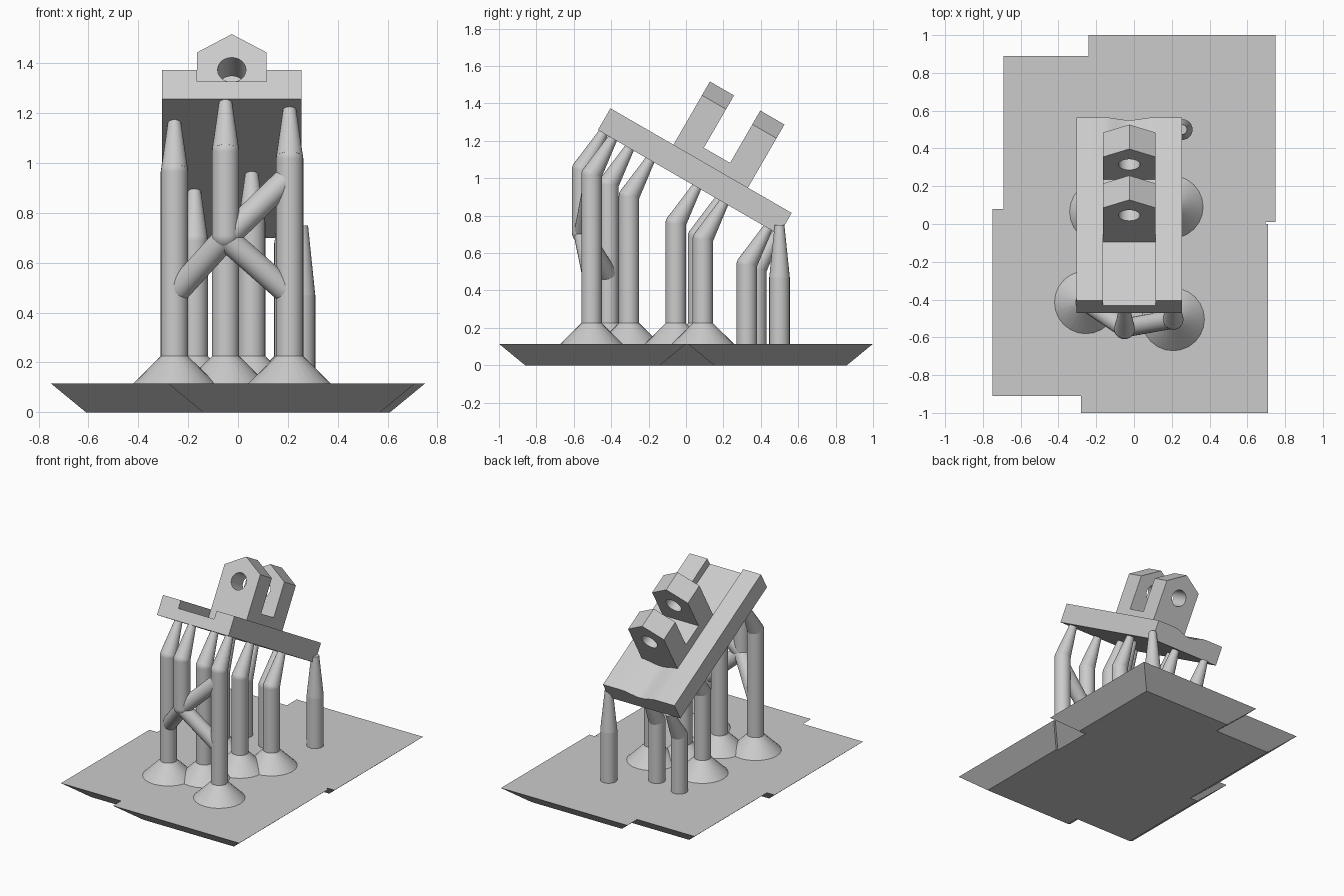
import bpy, bmesh, math
from mathutils import Matrix, Vector

if "Cube" in bpy.data.objects:
    bpy.data.objects.remove(bpy.data.objects["Cube"])

grey = bpy.data.materials.new("light_grey")
grey.use_nodes = True
grey.diffuse_color = (0.6, 0.6, 0.6, 1)
grey.node_tree.nodes["Principled BSDF"].inputs["Base Color"].default_value = (0.6, 0.6, 0.6, 1)

RAFT = 0.115      # raft thickness
R = 0.055         # pillar radius
TILT = math.radians(30)
NORMAL = Vector((0, math.sin(TILT), math.cos(TILT)))
# Tilted frame of the bracket: x across, y along the plate, z off the plate
FRAME = Matrix.Translation((-0.025, -0.404, 1.374)) @ Matrix.Rotation(-TILT, 4, 'X')
HALF, LENGTH, THICK = 0.28, 1.119, 0.134
LUG_HALF = 0.14


def finish(name, bm, matrix=None, smooth=True):
    bmesh.ops.recalc_face_normals(bm, faces=bm.faces)
    if matrix:
        bm.transform(matrix)
    mesh = bpy.data.meshes.new(name)
    bm.to_mesh(mesh)
    bm.free()
    mesh.materials.append(grey)
    ob = bpy.data.objects.new(name, mesh)
    bpy.context.collection.objects.link(ob)
    if smooth:
        bpy.ops.object.select_all(action='DESELECT')
        ob.select_set(True)
        bpy.context.view_layer.objects.active = ob
        bpy.ops.object.shade_smooth_by_angle(angle=math.radians(35))
    return ob


def tube(bm, p, q, r1, r2):
    p, q = Vector(p), Vector(q)
    d = q - p
    m = Matrix.Translation((p + q) / 2) @ d.to_track_quat('Z', 'Y').to_matrix().to_4x4()
    bmesh.ops.create_cone(bm, cap_ends=True, segments=24, radius1=r1, radius2=r2,
                          depth=d.length, matrix=m)


def ball(bm, p, r):
    bmesh.ops.create_uvsphere(bm, u_segments=24, v_segments=12, radius=r,
                              matrix=Matrix.Translation(p))


def prism(bm, profile, y0, y1):
    """Extrude an (x, z) profile along y."""
    face = bm.faces.new([bm.verts.new((x, y0, z)) for x, z in profile])
    out = bmesh.ops.extrude_face_region(bm, geom=[face], use_keep_orig=True)
    verts = [v for v in out["geom"] if isinstance(v, bmesh.types.BMVert)]
    bmesh.ops.translate(bm, verts=verts, vec=(0, y1 - y0, 0))


# Raft: a main slab and three overlapping tiles, all flaring upward
def raft_slab(name, x0, x1, y0, y1, flare=0.14):
    bm = bmesh.new()
    bmesh.ops.create_cube(bm, size=1)
    cx, cy = (x0 + x1) / 2, (y0 + y1) / 2
    for v in bm.verts:
        inset = flare if v.co.z < 0 else 0
        v.co = (cx + math.copysign((x1 - x0) / 2 - inset, v.co.x),
                cy + math.copysign((y1 - y0) / 2 - inset, v.co.y),
                RAFT if v.co.z > 0 else 0)
    finish(name, bm, smooth=False)


raft_slab("raft_main", -0.69, 0.695, -0.89, 0.89)
raft_slab("raft_tile_back", -0.24, 0.75, 0.01, 1.0)
raft_slab("raft_tile_front_right", -0.75, 0.24, -0.91, 0.08)
raft_slab("raft_tile_front_left", -0.28, 0.71, -1.0, 0.0)


# Supports: foot cone, shaft, rounded knee and tapered tip
def underside(y):
    return 1.257 - math.tan(TILT) * (y + 0.468)


def pillar(name, x, y, bottom=RAFT, foot=True, upright=False):
    bm = bmesh.new()
    knee = Vector((x, y, 0.47 if upright else underside(y) - 0.26))
    tip = Vector((x, y, 0.75)) if upright else knee + NORMAL * 0.23
    tube(bm, (x, y, bottom), knee, R, R)
    ball(bm, knee, R)
    tube(bm, knee, tip, R, 0.026)
    if foot:
        tube(bm, (x, y, RAFT), (x, y, RAFT + 0.11), 0.166, R)
    if bottom > RAFT:
        ball(bm, (x, y, bottom), R)
    finish(name, bm)


for i, (x, y) in enumerate([(-0.255, -0.415), (0.207, -0.505), (-0.05, -0.305),
                            (0.055, -0.055), (-0.175, 0.065), (0.2, 0.09)]):
    pillar(f"footed_support_{i + 1}", x, y)
pillar("back_support_middle", 0.0, 0.325, foot=False)
pillar("back_support_right", -0.21, 0.375, foot=False)
pillar("back_support_left", 0.255, 0.5, foot=False, upright=True)
pillar("hanging_support", -0.05, -0.555, bottom=0.71, foot=False)

# Braces that carry the hanging support
hub = (-0.05, -0.55, 0.7)
for name, end in (("brace_right", (-0.25, -0.415, 0.48)),
                  ("brace_left_low", (0.2, -0.505, 0.48)),
                  ("brace_left_high", (0.2, -0.505, 0.94))):
    bm = bmesh.new()
    tube(bm, hub, end, 0.05, 0.05)
    finish(name, bm)

# Bracket plate: channelled front, plain middle, softly dished rear
LUG1, LUG2, LUG_T, SLOT = 0.389, 0.70, 0.149, 0.055
bm = bmesh.new()
base = [(HALF, 0), (HALF, -THICK), (-HALF, -THICK), (-HALF, 0)]
channel = [(-LUG_HALF, 0), (-LUG_HALF, -SLOT), (LUG_HALF, -SLOT), (LUG_HALF, 0)]
dish = [(LUG_HALF * t / 6, -0.015 * (1 + math.cos(math.pi * t / 6))) for t in range(-6, 7)]
prism(bm, base + channel, 0, LUG1)
prism(bm, base, LUG1, LUG2 + LUG_T)
prism(bm, base + dish, LUG2 + LUG_T, LENGTH)
finish("bracket_plate", bm, FRAME)

# Raised web between the lugs
bm = bmesh.new()
prism(bm, [(-LUG_HALF, -0.05), (LUG_HALF, -0.05), (LUG_HALF, 0.067), (-LUG_HALF, 0.067)],
      LUG1 + LUG_T, LUG2)
finish("bracket_web", bm, FRAME, smooth=False)

# Pin hole cutter
bm = bmesh.new()
tube(bm, (0, LUG1 - 0.1, 0.225), (0, LUG2 + 0.3, 0.225), 0.057, 0.057)
cutter = finish("pin_hole_cutter", bm, FRAME)
cutter.hide_render = True
cutter.hide_viewport = True

# Peaked lugs with the pin hole
for name, y in (("front_lug", LUG1), ("back_lug", LUG2)):
    bm = bmesh.new()
    prism(bm, [(-LUG_HALF, -0.06), (LUG_HALF, -0.06), (LUG_HALF, 0.305),
               (0, 0.39), (-LUG_HALF, 0.305)], y, y + LUG_T)
    lug = finish(name, bm, FRAME, smooth=False)
    hole = lug.modifiers.new("pin_hole", 'BOOLEAN')
    hole.operation = 'DIFFERENCE'
    hole.solver = 'EXACT'
    hole.object = cutter
